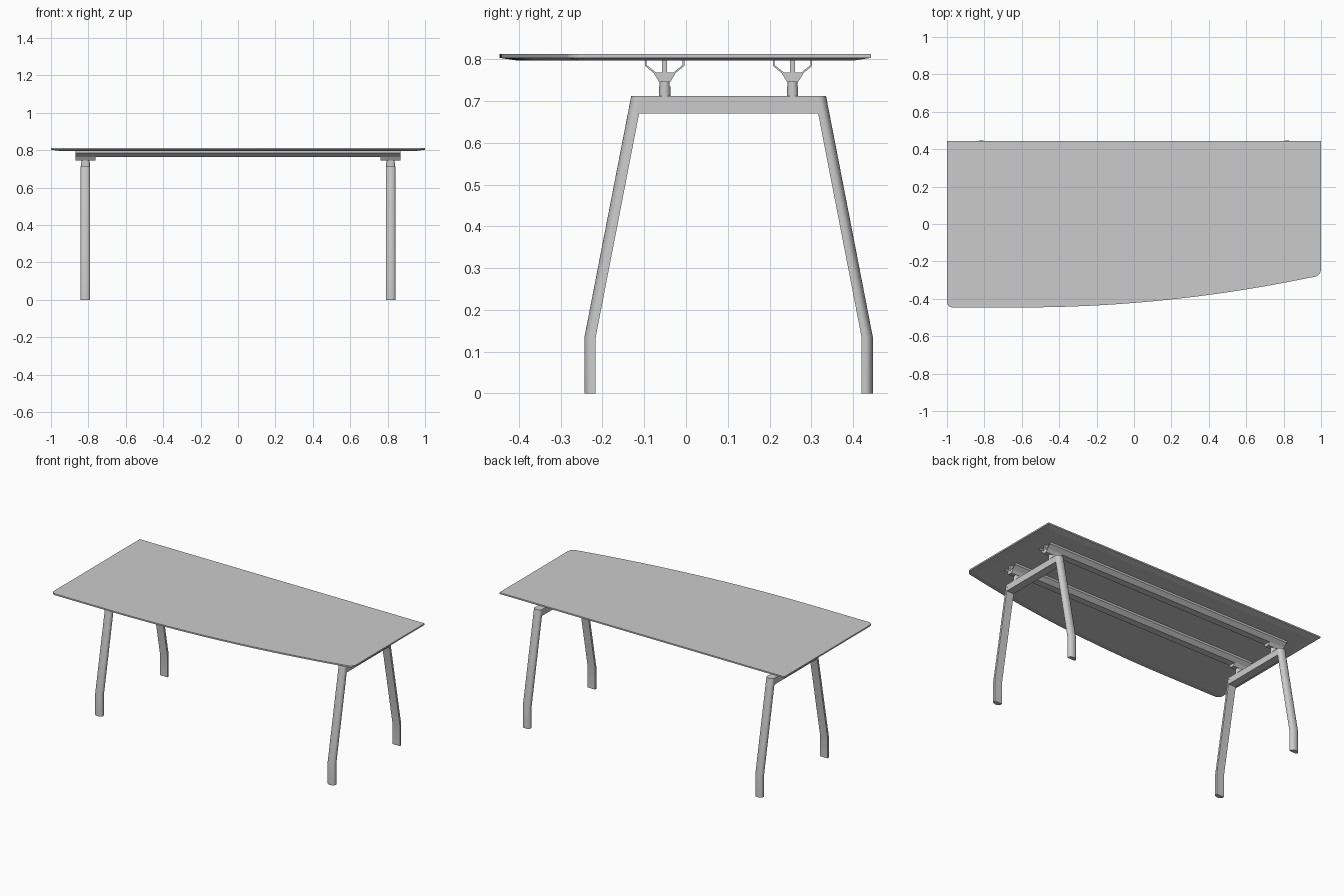
import bpy, bmesh, math

if "Cube" in bpy.data.objects:
    bpy.data.objects.remove(bpy.data.objects["Cube"])

LEG_X = 0.816      # leg frame position on x
MID_Y = 0.102      # centre of the leg frames on y


def loft(name, rings, smooth=True):
    """Skin a list of equal-length closed rings and cap both ends."""
    bm = bmesh.new()
    loops = [[bm.verts.new(p) for p in ring] for ring in rings]
    n = len(loops[0])
    for a, b in zip(loops, loops[1:]):
        for i in range(n):
            j = (i + 1) % n
            bm.faces.new((a[i], a[j], b[j], b[i]))
    bm.faces.new(loops[0])
    bm.faces.new(loops[-1])
    bmesh.ops.recalc_face_normals(bm, faces=bm.faces)
    mesh = bpy.data.meshes.new(name)
    bm.to_mesh(mesh)
    bm.free()
    ob = bpy.data.objects.new(name, mesh)
    bpy.context.collection.objects.link(ob)
    if smooth:
        bpy.ops.object.select_all(action='DESELECT')
        bpy.context.view_layer.objects.active = ob
        ob.select_set(True)
        bpy.ops.object.shade_smooth_by_angle(angle=math.radians(32))
    return ob


def box(name, x0, x1, y0, y1, z0, z1):
    ring = [(x0, y0), (x1, y0), (x1, y1), (x0, y1)]
    return loft(name, [[(x, y, z) for x, y in ring] for z in (z0, z1)], False)


def arc(cx, cy, r, a0, a1, n=8):
    angles = [math.radians(a0 + (a1 - a0) * i / n) for i in range(n + 1)]
    return [(cx + r * math.cos(a), cy + r * math.sin(a)) for a in angles]


# Table top: square at the back, bowed front edge, underside bevelled to a thin rim
def front_y(x):
    return -0.446 + 0.067 * max(0, x + 0.6) ** 2


outline = [(1, 0.443), (-1, 0.443)]
outline += arc(-0.97, -0.416, 0.03, 180, 270)
outline += [(x, front_y(x)) for x in [-0.6 + 1.54 * i / 28 for i in range(29)]]
outline += arc(0.957, front_y(0.957) + 0.043, 0.043, -74, 0)
under = [(x * 0.957, y * 0.91) for x, y in outline]
loft("table_top", [
    [(x, y, 0.812) for x, y in outline],
    [(x, y, 0.803) for x, y in outline],
    [(x, y, 0.797) for x, y in under],
], False)


# Leg: D-shaped section, upright foot and a leaning upper part
def leg_ring(x, side, z, outer):
    hw, depth, round_depth = 0.026, 0.027, 0.017
    ring = [(-hw, depth), (hw, depth)]
    for i in range(13):
        a = math.pi * i / 12
        ring.append((hw * math.cos(a), round_depth * (1 - math.sin(a))))
    return [(x + u, MID_Y + side * (outer - d), z) for u, d in ring]


for sx, sname in ((-1, "left"), (1, "right")):
    x = sx * LEG_X
    for sy, yname in ((-1, "front"), (1, "back")):
        loft(f"{yname}_{sname}_leg", [
            leg_ring(x, sy, z, o)
            for z, o in ((0, 0.345), (0.135, 0.345), (0.712, 0.233))])
    box(f"{sname}_crossbar", x - 0.0255, x + 0.0255,
        MID_Y - 0.215, MID_Y + 0.215, 0.67, 0.7118)

# Rails: open trough section with a centre web, carried on posts and saddles
half = [(0.022, 0.763), (0.047, 0.784), (0.047, 0.797),
        (0.043, 0.797), (0.043, 0.786), (0.021, 0.768),
        (0.006, 0.768), (0.006, 0.797)]
rail_profile = half + [(-y, z) for y, z in reversed(half)]
saddle = [(0.013, 0.745), (0.025, 0.764), (-0.025, 0.764), (-0.013, 0.745)]

for y0, yname in ((-0.051, "front"), (0.255, "back")):
    loft(f"{yname}_rail", [[(x, y0 + y, z) for y, z in rail_profile]
                           for x in (-0.87, 0.87)], False)
    for sx, sname in ((-1, "left"), (1, "right")):
        x = sx * LEG_X
        loft(f"{yname}_{sname}_saddle",
             [[(x + dx, y0 + y, z) for y, z in saddle]
              for dx in (-0.053, 0.053)], False)
        # Stadium-shaped post with a slightly slimmer neck ring
        rings = []
        for z, r in ((0.711, 0.0135), (0.735, 0.0135), (0.735, 0.012), (0.748, 0.012)):
            pts = arc(0.010, 0, r, -90, 90) + arc(-0.010, 0, r, 90, 270)
            rings.append([(x + u, y0 + v, z) for u, v in pts])
        loft(f"{yname}_{sname}_post", rings)
